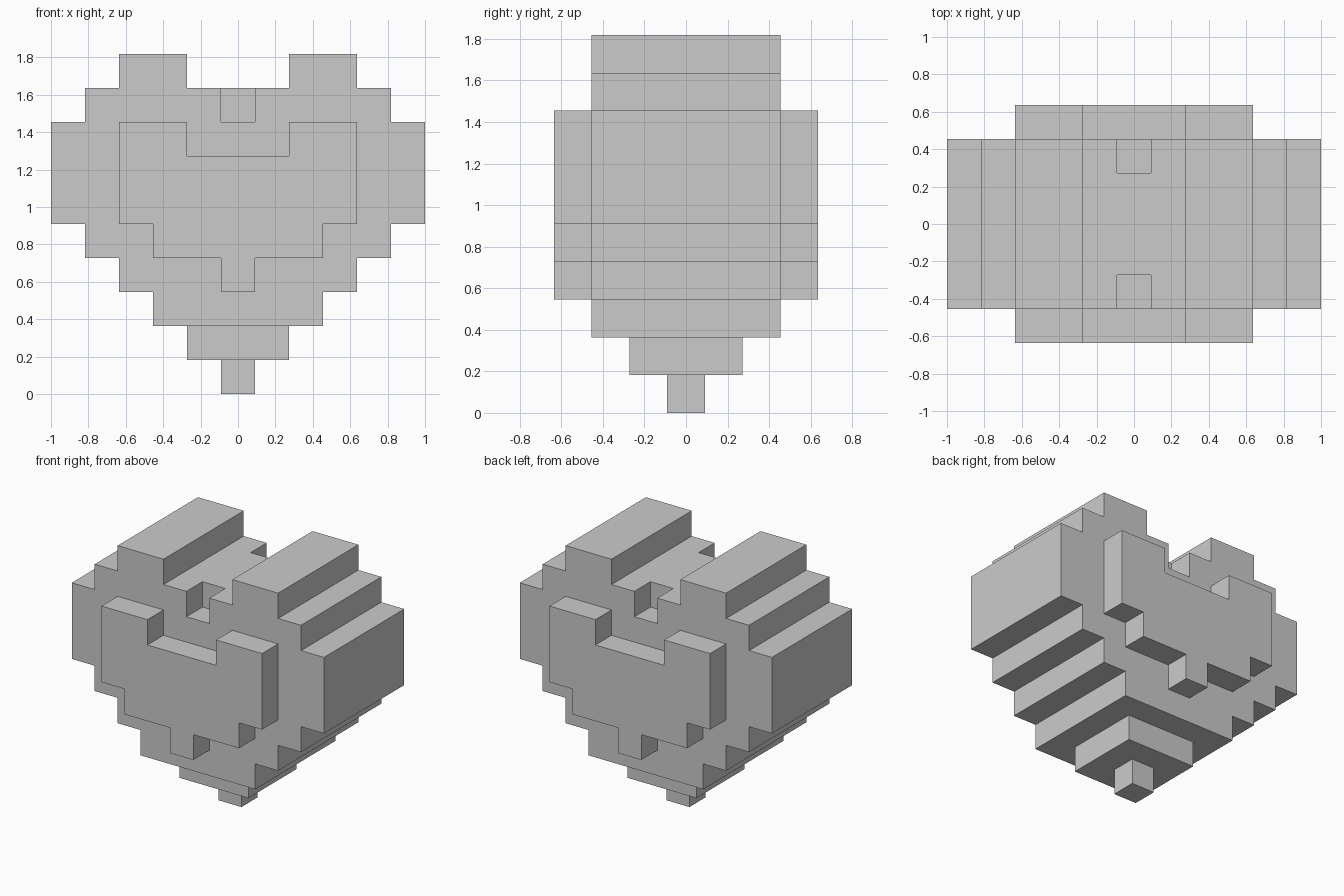
import bpy
import bmesh

if "Cube" in bpy.data.objects:
    bpy.data.objects.remove(bpy.data.objects["Cube"])

U = 2 / 11  # edge length of one block


def extrude_profile(name, half, y0, y1):
    """Mirror a right-hand (x, z) half outline, then extrude it along y (block units)."""
    outline = half + [(-x, z) for x, z in reversed(half)]
    bm = bmesh.new()
    face = bm.faces.new([bm.verts.new((x * U, y0 * U, z * U)) for x, z in outline])
    ext = bmesh.ops.extrude_face_region(bm, geom=[face], use_keep_orig=True)
    verts = [g for g in ext["geom"] if isinstance(g, bmesh.types.BMVert)]
    bmesh.ops.translate(bm, verts=verts, vec=(0, (y1 - y0) * U, 0))
    bmesh.ops.recalc_face_normals(bm, faces=bm.faces)
    mesh = bpy.data.meshes.new(name)
    bm.to_mesh(mesh)
    bm.free()
    obj = bpy.data.objects.new(name, mesh)
    bpy.context.collection.objects.link(obj)
    return obj


def block(name, hx, y0, y1, z0, z1):
    return extrude_profile(name, [(hx, z0), (hx, z1)], y0, y1)


# Stepped heart body
body = extrude_profile("heart_body", [
    (2.5, 2), (2.5, 3), (3.5, 3), (3.5, 4), (4.5, 4), (4.5, 5), (5.5, 5),
    (5.5, 8), (4.5, 8), (4.5, 9), (3.5, 9), (3.5, 10), (1.5, 10), (1.5, 9)],
    -2.5, 2.5)

# Tapered tip
block("tip_upper", 1.5, -1.5, 1.5, 1, 2)
block("tip_lower", 0.5, -0.5, 0.5, 0, 1)

# Raised heart plates and the cleft notches, front and back
plate = [(0.5, 3), (0.5, 4), (2.5, 4), (2.5, 5), (3.5, 5),
         (3.5, 8), (1.5, 8), (1.5, 7)]
for side, s in (("front", -1), ("back", 1)):
    extrude_profile(side + "_plate", plate, s * 2.5, s * 3.5)
    cutter = block(side + "_notch_cutter", 0.5, s * 1.5, s * 3, 8, 9.5)
    cutter.hide_render = True
    cutter.display_type = 'WIRE'
    mod = body.modifiers.new(side + "_notch", 'BOOLEAN')
    mod.operation = 'DIFFERENCE'
    mod.solver = 'EXACT'
    mod.object = cutter
